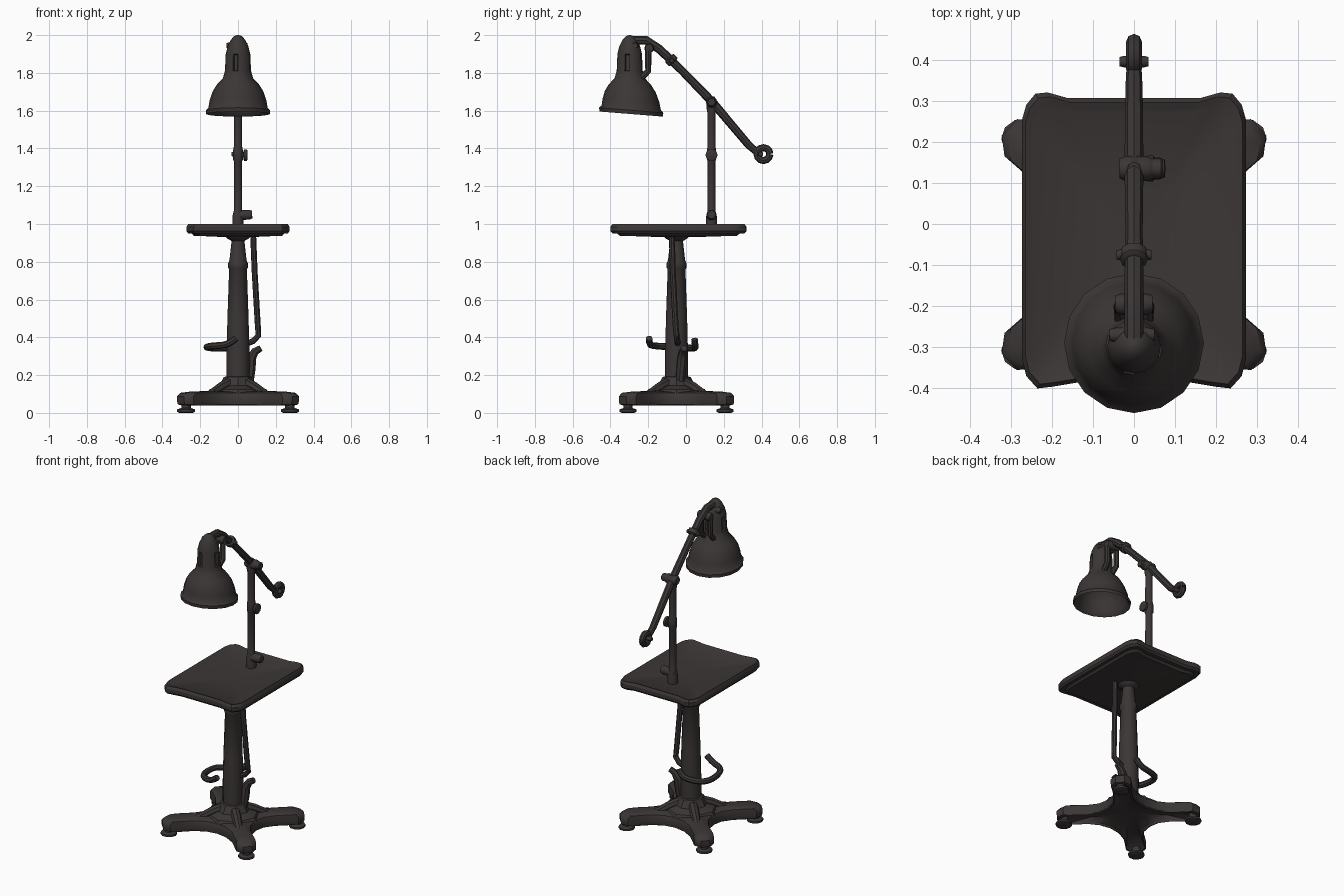
import bpy
import bmesh
import math
from mathutils import Vector

cube = bpy.data.objects.get("Cube")
if cube:
    bpy.data.objects.remove(cube, do_unlink=True)

iron = bpy.data.materials.new("dark iron")
iron.use_nodes = True
iron.diffuse_color = (0.045, 0.037, 0.037, 1)
bsdf = next(n for n in iron.node_tree.nodes if n.type == 'BSDF_PRINCIPLED')
bsdf.inputs["Base Color"].default_value = iron.diffuse_color
bsdf.inputs["Roughness"].default_value = 0.7

CY = -0.05    # column centre in y


def smooth(obj, angle=40):
    bpy.ops.object.select_all(action='DESELECT')
    obj.select_set(True)
    bpy.context.view_layer.objects.active = obj
    bpy.ops.object.shade_smooth_by_angle(angle=math.radians(angle))


def finish(name, bm, angle=40):
    bmesh.ops.recalc_face_normals(bm, faces=bm.faces)
    mesh = bpy.data.meshes.new(name)
    bm.to_mesh(mesh)
    bm.free()
    mesh.materials.append(iron)
    obj = bpy.data.objects.new(name, mesh)
    bpy.context.collection.objects.link(obj)
    smooth(obj, angle)


def loft(rings):
    """Skin a list of equal rings and cap both ends."""
    bm = bmesh.new()
    loops = [[bm.verts.new(p) for p in ring] for ring in rings]
    for a, b in zip(loops, loops[1:]):
        for i in range(len(a)):
            j = (i + 1) % len(a)
            bm.faces.new((a[i], a[j], b[j], b[i]))
    bm.faces.new(loops[0])
    bm.faces.new(loops[-1])
    return bm


def lathe(profile, start, axis=(0, 0, 1), sides=12):
    """Turn (radius, height) pairs about an axis."""
    q = Vector(axis).to_track_quat('Z', 'Y')
    rings = []
    for r, h in profile:
        rings.append([Vector(start) + q @ Vector((r * math.cos(t), r * math.sin(t), h))
                      for t in (math.tau * i / sides for i in range(sides))])
    return loft(rings)


def bolt(name, start, end, radius, sides=10):
    d = Vector(end) - Vector(start)
    n = d.length
    prof = [(radius * .8, 0), (radius, n * .15), (radius, n * .85), (radius * .8, n)]
    finish(name, lathe(prof, start, d, sides))


def tube(name, points, radius, radii=None, curved=False):
    curve = bpy.data.curves.new(name, 'CURVE')
    curve.dimensions = '3D'
    curve.bevel_depth = radius
    curve.bevel_resolution = 2
    curve.use_fill_caps = True
    curve.resolution_u = 4
    s = curve.splines.new('NURBS' if curved else 'POLY')
    s.points.add(len(points) - 1)
    for i, p in enumerate(points):
        s.points[i].co = (*p, 1)
        s.points[i].radius = radii[i] if radii else 1
    if curved:
        s.use_endpoint_u = True
        s.order_u = 3
    obj = bpy.data.objects.new(name, curve)
    bpy.context.collection.objects.link(obj)
    bpy.ops.object.select_all(action='DESELECT')
    obj.select_set(True)
    bpy.context.view_layer.objects.active = obj
    bpy.ops.object.convert(target='MESH')
    obj = bpy.context.view_layer.objects.active
    obj.data.materials.clear()
    obj.data.materials.append(iron)
    smooth(obj)


def scaled(outline, s, z, cy):
    return [(x * s, cy + y * s, z) for x, y in outline]


# four-armed base, slightly hollow underneath
quarter = [(.178, .07), (.225, .135), (.275, .18), (.315, .215), (.322, .265),
           (.285, .305), (.235, .302), (.19, .258), (.145, .215), (.075, .178)]
star = [(.165, 0)] + quarter + [(0, .165)] + [(-x, y) for x, y in reversed(quarter)]
star += [(-.165, 0)] + [(-x, -y) for x, y in quarter]
star += [(0, -.165)] + [(x, -y) for x, y in reversed(quarter)]
base_levels = [(.01, .08), (.6, .075), (.9, .052), (.93, .04), (.99, .045), (1, .06),
               (1, .088), (.95, .106), (.8, .112), (.4, .118), (.01, .12)]
finish("base", loft([scaled(star, s, z, CY) for s, z in base_levels]))

# feet, and ribs running out along the arms
for sx in (-1, 1):
    for sy in (-1, 1):
        x, y = sx * .275, CY + sy * .257
        foot = [(.035, 0), (.048, .006), (.048, .018), (.025, .026), (.025, .055)]
        finish("foot", lathe(foot, (x, y, 0), sides=10))
        tube("base_rib", [(sx * .04, CY + sy * .04, .16), (sx * .085, CY + sy * .085, .138),
                          (sx * .15, CY + sy * .15, .095)], .028, [1, 1, .8])

# hub and column
hub = [(.165, .1), (.15, .125), (.1, .145), (.085, .17), (.075, .19), (.05, .195)]
finish("hub", lathe(hub, (0, CY, 0), sides=8), 25)
column = [(.06, .15), (.061, .3), (.056, .5), (.047, .76), (.053, .77), (.053, .79),
          (.045, .81), (.034, .91), (.06, .925), (.075, .945)]
finish("column", lathe(column, (0, CY, 0)))

# tray top with thin raised rim, dished floor and faceted underside
half = [(.272, -.33), (.272, .255), (.262, .29), (.24, .317), (.21, .32), (.16, .306)]
front = [(.14, -.386), (.2, -.396), (.235, -.4), (.262, -.37)]
side = front + half
tray = side + [(-x, y) for x, y in reversed(side)]
tray = [(x, y + .04) for x, y in tray]
tray_levels = [(.2, .93), (.78, .937), (.86, .937), (.9, .95), (.97, .95), (1, .962),
               (1, .985), (.97, 1), (.94, .997), (.9, .99), (.3, .98), (.01, .976)]
finish("tray", loft([scaled(tray, s, z, -.04) for s, z in tray_levels]), 30)

# supply pipe, pedal and curved handle
tube("pipe", [(.08, -.075, .95), (.088, -.07, .75), (.105, -.055, .46), (.108, -.05, .41),
              (.08, -.045, .38), (.03, -.045, .36)], .016)
tube("pedal", [(.06, -.03, .17), (.068, -.025, .24), (.07, -.02, .29), (.09, -.015, .325),
               (.12, -.01, .342)], .022, [1.1, 1.2, 1.2, 1, .8])
tube("handle", [(.02, .045, .39), (.0, .05, .35), (-.09, .045, .34), (-.165, .01, .345),
                (-.165, -.1, .35), (-.13, -.17, .355), (-.05, -.195, .36), (-.01, -.195, .395)],
     .018, curved=True)

# lamp post with its clamps
PY = .135
post = [(.03, .975), (.03, 1.04), (.022, 1.07), (.021, 1.33), (.026, 1.34), (.026, 1.39),
        (.022, 1.41), (.021, 1.58), (.027, 1.61), (.027, 1.66), (.015, 1.675)]
finish("post", lathe(post, (0, PY, 0), sides=10))
bolt("post_foot_knob", (-.02, PY, 1.045), (.075, PY, 1.05), .027)
bolt("post_clamp_stem", (0, PY, 1.365), (.04, PY, 1.365), .014)
bolt("post_clamp_knob", (.03, PY, 1.365), (.05, PY, 1.365), .032)
bolt("arm_pivot", (-.035, PY, 1.645), (.045, PY, 1.645), .03)
bolt("arm_pivot_knob", (.04, PY, 1.645), (.07, PY, 1.645), .024)

# swinging arm, ending in a ring
tube("arm", [(0, .37, 1.385), (0, .33, 1.42), (0, .14, 1.645), (0, -.02, 1.81),
             (0, -.14, 1.925), (0, -.21, 1.972), (0, -.3, 1.972)],
     .021, [.9, 1, 1.1, 1, 1.1, 1.1, 1.1])
ring = [(0, .41 + .034 * math.cos(t), 1.37 + .034 * math.sin(t))
        for t in (math.tau * i / 12 for i in range(13))]
tube("arm_ring", ring, .019)
bolt("ring_pin", (-.035, .395, 1.37), (.035, .395, 1.37), .014)
bolt("arm_collar", (0, -.065, 1.855), (0, -.09, 1.88), .034)
bolt("arm_collar_pin", (-.042, -.075, 1.865), (.042, -.075, 1.865), .014)

# lamp shade: thin shell with vent recesses in the neck
LY = -.298
inner = [(.005, 1.77), (.06, 1.765), (.11, 1.72), (.135, 1.67), (.15, 1.61), (.16, 1.59)]
outer = [(.168, 1.582), (.17, 1.602), (.157, 1.615), (.15, 1.655), (.135, 1.7), (.112, 1.738),
         (.08, 1.772), (.069, 1.81), (.065, 1.9), (.055, 1.94), (.038, 1.975),
         (.02, 1.995), (.005, 2)]
bm = lathe(inner + outer, (0, 0, 0), sides=16)
bmesh.ops.recalc_face_normals(bm, faces=bm.faces)
neck = [f for f in bm.faces if 1.84 < f.calc_center_median().z < 1.87]
for f in neck[3::4]:
    bmesh.ops.inset_individual(bm, faces=[f], thickness=.006, depth=-.012)
for v in bm.verts:
    w = min(1, max(0, (1.74 - v.co.z) / .1))
    v.co.z -= w * .08 * v.co.y    # opening tips slightly forward
    v.co.y += LY + w * .008
finish("shade", bm, 45)

# straps and knobs joining shade to arm
for sx in (-1, 1):
    tube("shade_strap", [(sx * .02, -.19, 1.945), (sx * .033, -.2, 1.91),
                         (sx * .033, -.2, 1.81), (sx * .03, -.235, 1.775)], .017)
bolt("strap_bridge", (-.045, -.195, 1.93), (.045, -.195, 1.93), .026)
bolt("shade_knob", (-.06, -.27, 1.945), (.05, -.27, 1.945), .018)
